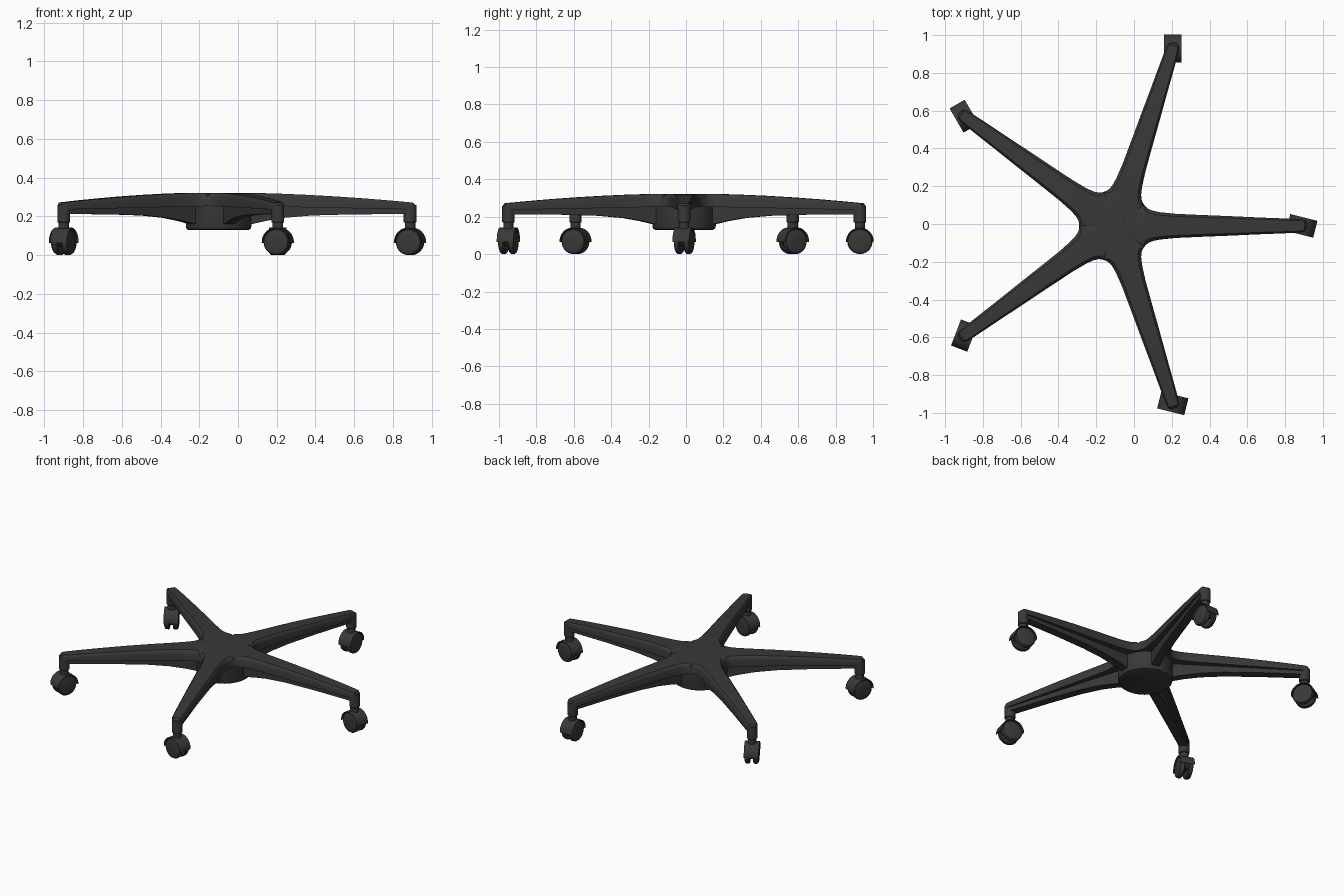
import bpy, bmesh
from math import cos, sin, pi, radians
from mathutils import Matrix, Vector

if "Cube" in bpy.data.objects:
    bpy.data.objects.remove(bpy.data.objects["Cube"])

CENTRE = Vector((-0.10, -0.01, 0))
REACH = 0.988
dark = bpy.data.materials.new("dark_plastic")
dark.diffuse_color = (0.04, 0.04, 0.04, 1)
dark.use_nodes = True
dark.node_tree.nodes["Principled BSDF"].inputs["Base Color"].default_value = dark.diffuse_color


def finish(bm, name, matrix=Matrix(), angle=35):
    bmesh.ops.remove_doubles(bm, verts=bm.verts, dist=1e-5)
    bmesh.ops.dissolve_degenerate(bm, edges=bm.edges, dist=1e-5)
    bmesh.ops.recalc_face_normals(bm, faces=bm.faces)
    me = bpy.data.meshes.new(name)
    bm.to_mesh(me)
    bm.free()
    ob = bpy.data.objects.new(name, me)
    bpy.context.collection.objects.link(ob)
    me.materials.append(dark)
    ob.matrix_world = matrix
    bpy.context.view_layer.objects.active = ob
    ob.select_set(True)
    bpy.ops.object.shade_smooth_by_angle(angle=radians(angle))
    ob.select_set(False)
    return ob


def lathe(name, profile, matrix, steps=32):
    bm = bmesh.new()
    rings = [[bm.verts.new((r * cos(2 * pi * i / steps), r * sin(2 * pi * i / steps), z))
              for i in range(steps)] for r, z in profile]
    for a, b in zip(rings, rings[1:]):
        for i in range(steps):
            j = (i + 1) % steps
            bm.faces.new((a[i], a[j], b[j], b[i]))
    bm.faces.new(rings[0])
    bm.faces.new(rings[-1])
    return finish(bm, name, matrix)


def extrude_xz(name, outline, half, matrix):
    bm = bmesh.new()
    face = bm.faces.new([bm.verts.new((x, -half, z)) for x, z in outline])
    new = bmesh.ops.extrude_face_region(bm, geom=[face])["geom"]
    bmesh.ops.translate(bm, vec=(0, 2 * half, 0),
                        verts=[v for v in new if isinstance(v, bmesh.types.BMVert)])
    return finish(bm, name, matrix)


def arc(r, a0, a1, n, z):
    return [(r * cos(radians(a0 + (a1 - a0) * i / n)),
             z + r * sin(radians(a0 + (a1 - a0) * i / n))) for i in range(n + 1)]


def top_z(s):
    return 0.322 - 0.05 * max(0, (s - 0.1) / 0.9) ** 1.7


# Five-armed star shell: (distance, half width, edge drop) along each arm
stations = [(0, 0, 0), (0.125, 0.0908, 0), (0.154, 0.1119, 0.022), (0.162, 0.101, 0.022),
            (0.176, 0.090, 0.022), (0.2, 0.080, 0.022), (0.24, 0.072, 0.022),
            (0.32, 0.064, 0.022), (0.45, 0.058, 0.021), (0.6, 0.052, 0.020),
            (0.75, 0.045, 0.018), (0.88, 0.040, 0.016), (0.985, 0.035, 0.014),
            (1.003, 0.030, 0.016), (1.014, 0.020, 0.020), (1.019, 0.007, 0.024)]
columns = [(-1, 1), (-0.93, 0.45), (-0.78, 0), (0, 0), (0.78, 0), (0.93, 0.45), (1, 1)]
bm = bmesh.new()
for k in range(5):
    rot = Matrix.Rotation(k * 2 * pi / 5, 3, 'Z')
    top, low = [], []
    for s, w, drop in stations:
        tip = 0.012 if s > 1.01 else 0
        top.append([bm.verts.new(rot @ Vector((s, f * w, top_z(s) - tip - d * drop)))
                    for f, d in columns])
        low.append([bm.verts.new(rot @ Vector((s, f * w, 0.256 - 0.02 * s)))
                    for f, d in columns])
    last = len(columns) - 1
    for i in range(len(stations) - 1):
        for g in (top, low):
            for j in range(last):
                bm.faces.new((g[i][j], g[i + 1][j], g[i + 1][j + 1], g[i][j + 1]))
        if i >= 2:
            for j in (0, last):
                bm.faces.new((top[i][j], top[i + 1][j], low[i + 1][j], low[i][j]))
    for j in range(last):
        bm.faces.new((top[-1][j], top[-1][j + 1], low[-1][j + 1], low[-1][j]))
finish(bm, "star_base", Matrix.Translation(CENTRE), 30)

# Central hub under the star
lathe("hub", [(0.155, 0.13), (0.165, 0.135), (0.169, 0.147), (0.171, 0.262)],
      Matrix.Translation(CENTRE), 48)

# Stiffening ribs, posts and twin-wheel casters
rib = [(0.10, 0.27), (0.10, 0.155), (0.17, 0.160), (0.24, 0.176), (0.34, 0.193),
       (0.48, 0.205), (0.7, 0.211), (0.975, 0.212), (0.975, 0.25)]
Z = 0.068
hood = arc(0.074, -3, 183, 20, Z) + arc(0.0695, 183, -3, 20, Z)
core = arc(0.071, 0, 180, 16, Z) + [(-0.045, 0.045), (0.045, 0.045)]
wheel = [(0.030, 0.046), (0.052, 0.044), (0.063, 0.040), (0.0675, 0.032),
         (0.0675, 0.017), (0.062, 0.011)]

for k, swivel in enumerate((-14, 90, 120, 69, -14)):
    turn = Matrix.Rotation(k * 2 * pi / 5, 4, 'Z')
    extrude_xz(f"rib_{k}", rib, 0.027, Matrix.Translation(CENTRE) @ turn)
    spot = Matrix.Translation(CENTRE + turn @ Vector((REACH, 0, 0)))
    lathe(f"post_{k}", [(0.030, 0.168), (0.033, 0.172), (0.033, 0.258)], spot, 24)
    lathe(f"stem_{k}", [(0.027, 0.12), (0.027, 0.175)], spot, 20)
    m = spot @ Matrix.Rotation(radians(swivel), 4, 'Z')
    extrude_xz(f"caster_hood_{k}", hood, 0.046, m)
    extrude_xz(f"caster_core_{k}", core, 0.011, m)
    for side in (-1, 1):
        axle = m @ Matrix.Translation((0, 0, Z)) @ Matrix.Rotation(side * pi / 2, 4, 'X')
        lathe(f"caster_wheel_{k}_{'a' if side < 0 else 'b'}", wheel, axle, 28)
